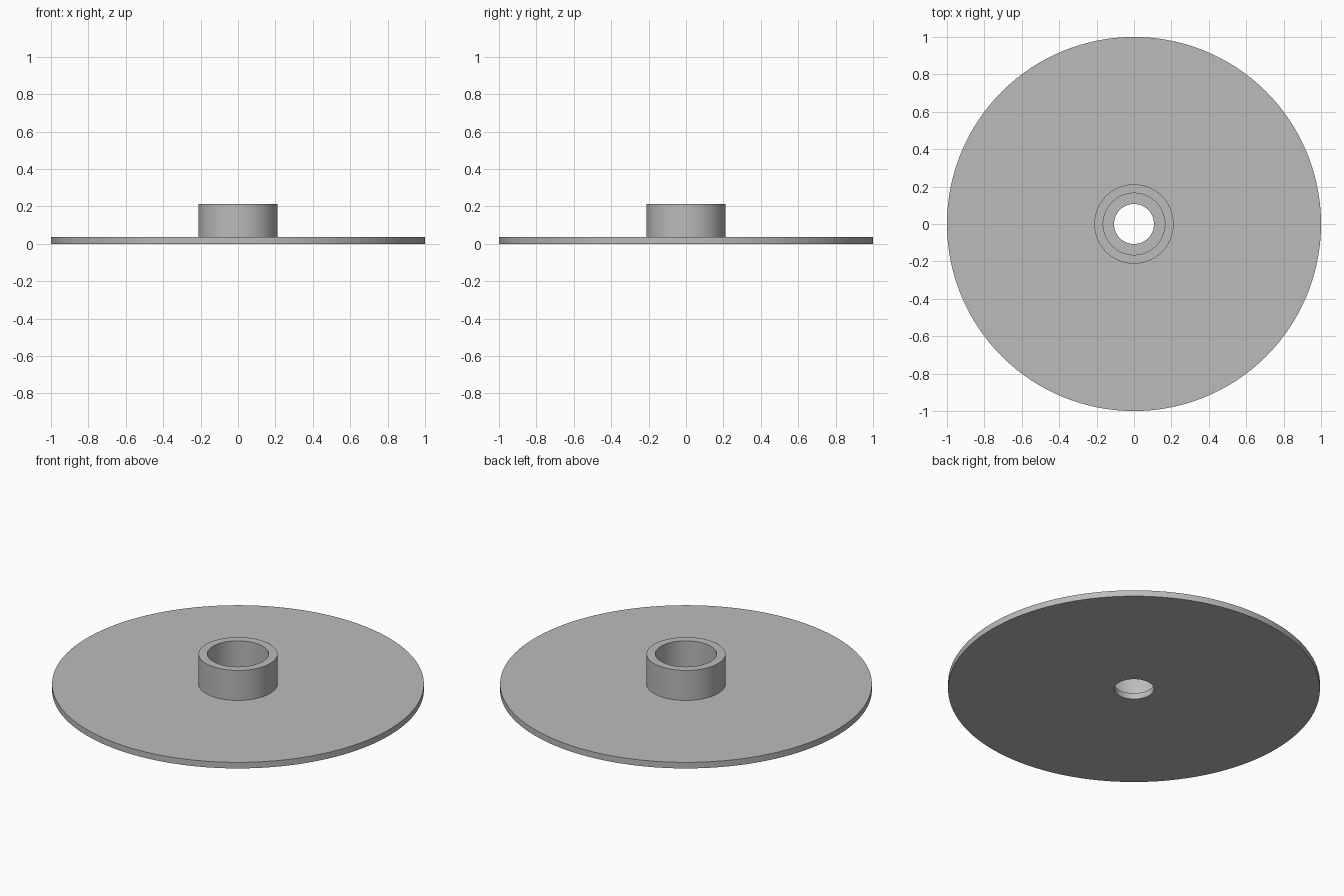
import bpy, bmesh, math

cube = bpy.data.objects.get("Cube")
if cube:
    bpy.data.objects.remove(cube, do_unlink=True)

SEGMENTS = 128


def make_material(name, color):
    mat = bpy.data.materials.new(name)
    mat.use_nodes = True
    mat.diffuse_color = color
    mat.node_tree.nodes["Principled BSDF"].inputs["Base Color"].default_value = color
    return mat


def lathe(name, profile, mat):
    """Revolve a closed (radius, height) profile around the z axis."""
    bm = bmesh.new()
    verts = [bm.verts.new((r, 0, z)) for r, z in profile]
    edges = [bm.edges.new((v, verts[i - 1])) for i, v in enumerate(verts)]
    bmesh.ops.spin(bm, geom=verts + edges, cent=(0, 0, 0), axis=(0, 0, 1),
                   angle=math.tau, steps=SEGMENTS)
    bmesh.ops.remove_doubles(bm, verts=bm.verts[:], dist=0.0001)
    bmesh.ops.recalc_face_normals(bm, faces=bm.faces[:])
    mesh = bpy.data.meshes.new(name)
    bm.to_mesh(mesh)
    bm.free()
    mesh.materials.append(mat)
    obj = bpy.data.objects.new(name, mesh)
    bpy.context.collection.objects.link(obj)
    bpy.ops.object.select_all(action="DESELECT")
    obj.select_set(True)
    bpy.context.view_layer.objects.active = obj
    bpy.ops.object.shade_smooth_by_angle(angle=math.radians(30))
    return obj


grey = make_material("plain grey", (0.5, 0.5, 0.5, 1))

# Thin disc with a raised collar; the collar bore steps in to a smaller hole
hole, bore, collar, rim = 0.107, 0.165, 0.212, 1.0
base, top = 0.036, 0.214
lathe("flanged_disc", [
    (hole, 0), (rim, 0), (rim, base), (collar, base),
    (collar, top), (bore, top), (bore, base), (hole, base),
], grey)
